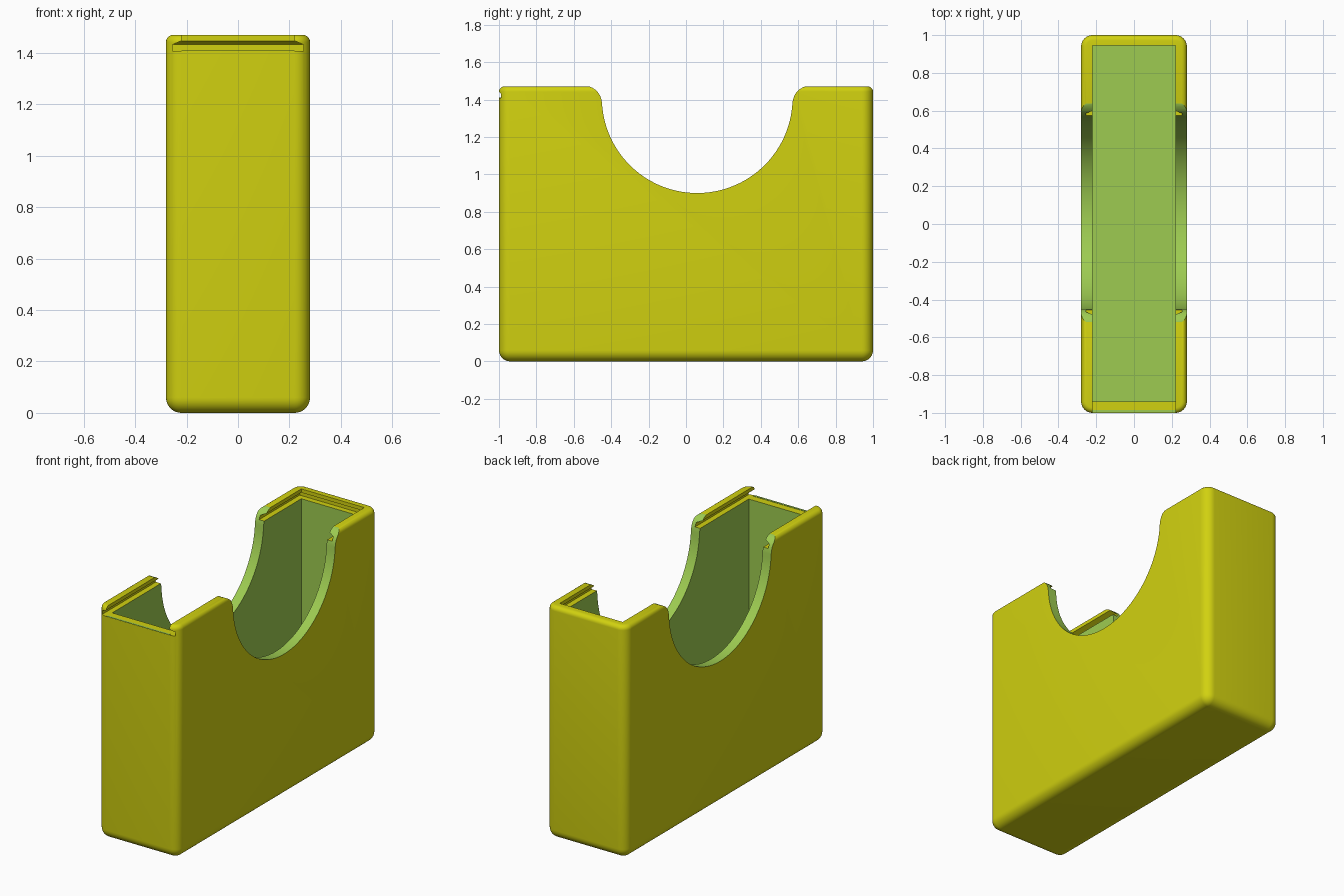
import bpy, bmesh, math

if "Cube" in bpy.data.objects:
    bpy.data.objects.remove(bpy.data.objects["Cube"])


def material(name, rgb):
    m = bpy.data.materials.new(name)
    m.diffuse_color = (*rgb, 1)
    m.use_nodes = True
    m.node_tree.nodes["Principled BSDF"].inputs["Base Color"].default_value = m.diffuse_color
    return m


YELLOW = material("yellow", (0.64, 0.64, 0.005))
GREEN = material("green", (0.337, 0.597, 0.082))


def loft(name, rings, mat):
    """Closed solid through a stack of equal-length point rings."""
    bm = bmesh.new()
    rows = [[bm.verts.new(p) for p in ring] for ring in rings]
    n = len(rows[0])
    for a, b in zip(rows, rows[1:]):
        for i in range(n):
            j = (i + 1) % n
            bm.faces.new((a[i], a[j], b[j], b[i]))
    bm.faces.new(rows[0][::-1])
    bm.faces.new(rows[-1])
    bmesh.ops.recalc_face_normals(bm, faces=bm.faces[:])
    me = bpy.data.meshes.new(name)
    bm.to_mesh(me)
    bm.free()
    me.materials.append(mat)
    ob = bpy.data.objects.new(name, me)
    bpy.context.collection.objects.link(ob)
    return ob


def rect(x, y0, y1, z):
    return [(-x, y0, z), (x, y0, z), (x, y1, z), (-x, y1, z)]


def rounded_rect(inset, z, hx=0.28, hy=1.0, r=0.06, seg=8):
    pts = []
    for k, (sx, sy) in enumerate([(1, 1), (-1, 1), (-1, -1), (1, -1)]):
        for i in range(seg + 1):
            a = math.pi / 2 * (k + i / seg)
            pts.append((sx * (hx - r) + (r - inset) * math.cos(a),
                        sy * (hy - r) + (r - inset) * math.sin(a), z))
    return pts


# Outer shell: large bottom rounding, small top rounding
H, RB, RT = 1.47, 0.06, 0.028
rings = []
for i in range(9):
    a = math.pi / 2 * i / 8
    rings.append(rounded_rect(min(RB * (1 - math.sin(a)), 0.059), RB * (1 - math.cos(a))))
for i in range(7):
    a = math.pi / 2 * i / 6
    rings.append(rounded_rect(RT * (1 - math.cos(a)), H - RT + RT * math.sin(a)))
box = loft("box", rings, YELLOW)

# Storage cavity
cavity = loft("cavity_cutter", [rect(0.22, -0.94, 0.945, z) for z in (0.06, 1.42)], GREEN)

# Sliding lid channel, undercut at the sides and back, open at the front
channel = loft("lid_channel_cutter", [rect(x, -1.1, y, z) for x, y, z in (
    (0.255, 0.98, 1.408), (0.255, 0.98, 1.432), (0.22, 0.945, 1.447), (0.22, 0.945, 1.6))], YELLOW)

# Round finger cutout with flared shoulders
CY, CZ, R, F = 0.06, 1.41, 0.51, 0.095
half = [(R * math.sin(a), CZ - R * math.cos(a))
        for a in (math.radians(86.5) * i / 32 for i in range(33))]
for i in range(1, 11):
    a = math.pi / 2 * i / 10
    half.append((R + F - F * math.cos(a), H - F + 0.004 + F * math.sin(a)))
half.append((R + F, 1.6))
profile = [(-y, z) for y, z in half[:0:-1]] + half
finger = loft("finger_cutter", [[(x, CY + y, z) for y, z in profile] for x in (-0.5, 0.5)], GREEN)

# Cut the shell, keeping each cutter's colour on the faces it leaves
bpy.context.view_layer.objects.active = box
for cutter in (cavity, channel, finger):
    mod = box.modifiers.new(cutter.name, 'BOOLEAN')
    mod.operation = 'DIFFERENCE'
    mod.solver = 'EXACT'
    mod.material_mode = 'TRANSFER'
    mod.object = cutter
    bpy.ops.object.modifier_apply(modifier=mod.name)
    bpy.data.objects.remove(cutter)

# Narrow strip along the front ledge
loft("front_ledge_strip", [rect(0.22, -0.999, -0.986, z) for z in (1.404, 1.410)], GREEN)

bpy.ops.object.select_all(action='DESELECT')
box.select_set(True)
bpy.context.view_layer.objects.active = box
bpy.ops.object.shade_smooth_by_angle(angle=math.radians(30))
